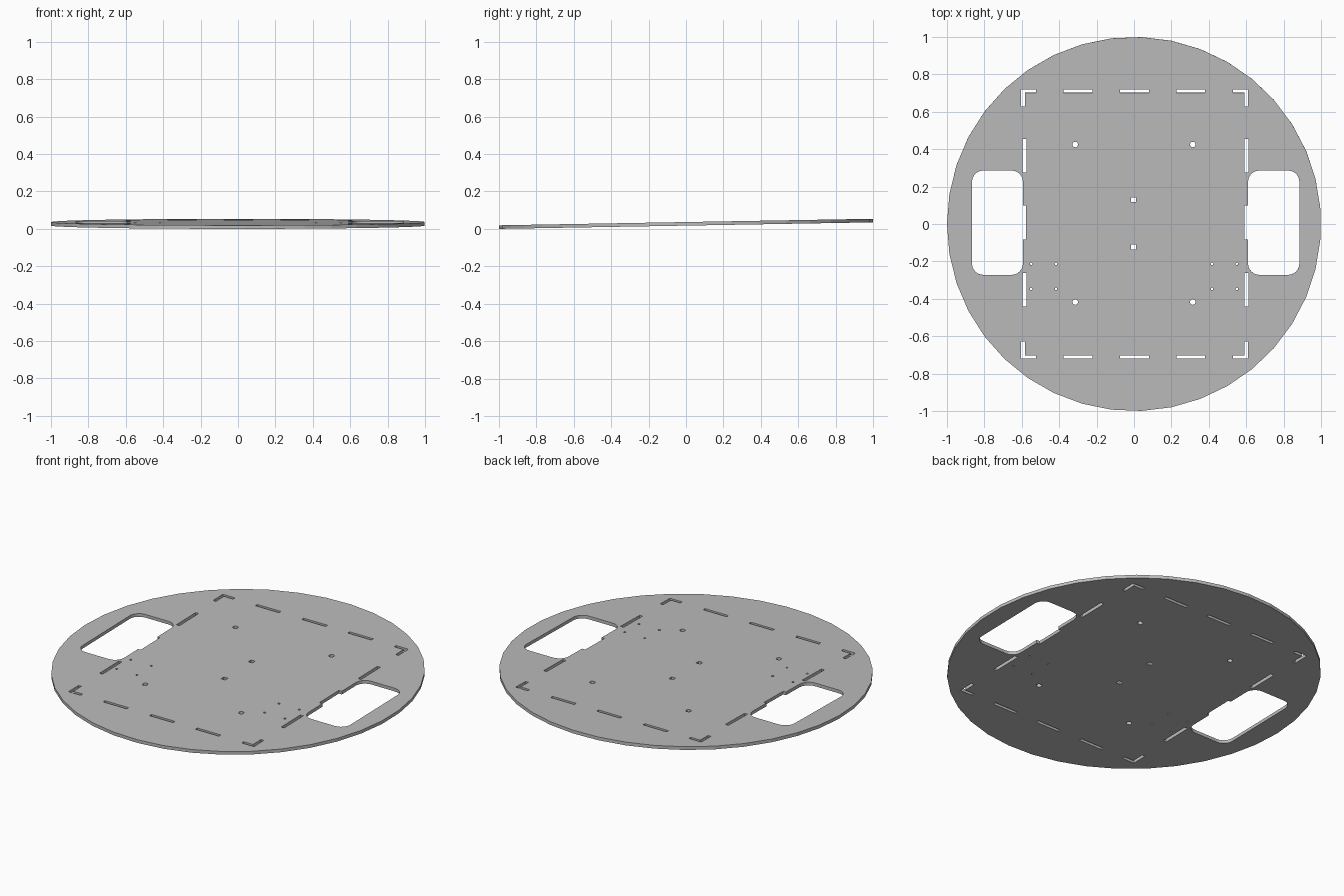
import bpy, bmesh, math
from mathutils import Matrix

cube = bpy.data.objects.get("Cube")
if cube:
    bpy.data.objects.remove(cube, do_unlink=True)

THICK = 0.019
TILT = math.radians(1)

# Flat drawing whose inner outlines become openings
drawing = bpy.data.curves.new("plate_outline", 'CURVE')
drawing.dimensions = '2D'
drawing.fill_mode = 'BOTH'
drawing.extrude = THICK / 2


def outline(points):
    spline = drawing.splines.new('POLY')
    spline.points.add(len(points) - 1)
    for p, (x, y) in zip(spline.points, points):
        p.co = (x, y, 0, 1)
    spline.use_cyclic_u = True


def circle(cx, cy, r, n, start=0.0):
    outline([(cx + r * math.cos(start + math.tau * i / n),
              cy + r * math.sin(start + math.tau * i / n)) for i in range(n)])


def slot(x0, x1, y0, y1):
    outline([(x0, y0), (x1, y0), (x1, y1), (x0, y1)])


def arc(cx, cy, r, start, n=6):
    angles = [math.radians(start + 90 * i / n) for i in range(n + 1)]
    return [(cx + r * math.cos(a), cy + r * math.sin(a)) for a in angles]


def wheel_window(outer, inner, notch):
    # Rounded rectangle with a tab notch in its inner edge
    y0, y1, r = -0.272, 0.286, 0.06
    s = 1 if inner > outer else -1
    w = abs(inner - outer)
    pts = arc(w - r, y0 + r, r, -90)
    pts += [(w, -0.083), (w + notch, -0.083), (w + notch, 0.098), (w, 0.098)]
    pts += arc(w - r, y1 - r, r, 0) + arc(r, y1 - r, r, 90) + arc(r, y0 + r, r, 180)
    outline([(outer + s * x, y) for x, y in pts])


# Round rim and wheel windows
circle(0, 0, 1, 39, math.pi)
wheel_window(-0.866, -0.594, 0.017)
wheel_window(0.884, 0.610, 0.020)

# Slots along front and back edges, with corner brackets
for sy in (-1, 1):
    for cx in (-0.3, 0.003, 0.303):
        slot(cx - 0.077, cx + 0.077, *sorted((sy * 0.702, sy * 0.72)))
    for sx in (-1, 1):
        shape = [(0.606, 0.72), (0.526, 0.72), (0.526, 0.702),
                 (0.587, 0.702), (0.587, 0.628), (0.606, 0.628)]
        outline([(sx * x + 0.003, sy * y) for x, y in shape])

# Slots along the left and right sides
for x in (-0.595, 0.592):
    for y in (0.275, -0.442):
        slot(x, x + 0.02, y, y + 0.18)

# Screw holes, square centre holes and tiny sensor holes
for sx in (-1, 1):
    for y in (0.425, -0.417):
        circle(sx * 0.314, y, 0.015, 12)
    for x in (0.417, 0.55):
        for y in (-0.213, -0.347):
            circle(sx * x, y, 0.007, 8)
for y in (0.13, -0.123):
    slot(-0.015, 0.012, y - 0.013, y + 0.013)

# Turn the drawing into a solid plate
helper = bpy.data.objects.new("plate_outline", drawing)
bpy.context.collection.objects.link(helper)
bpy.context.view_layer.update()
depsgraph = bpy.context.evaluated_depsgraph_get()
mesh = bpy.data.meshes.new_from_object(helper.evaluated_get(depsgraph))
bpy.data.objects.remove(helper, do_unlink=True)

bm = bmesh.new()
bm.from_mesh(mesh)
bmesh.ops.remove_doubles(bm, verts=bm.verts, dist=0.0001)
bmesh.ops.recalc_face_normals(bm, faces=bm.faces)
bmesh.ops.transform(bm, matrix=Matrix.Rotation(TILT, 4, 'X'), verts=bm.verts)
low = min(v.co.z for v in bm.verts)
bmesh.ops.translate(bm, vec=(0, 0, -low), verts=bm.verts)
for f in bm.faces:
    f.smooth = False
    f.material_index = 0
bm.to_mesh(mesh)
bm.free()

grey = bpy.data.materials.new("plate_grey")
grey.use_nodes = True
colour = (0.5, 0.5, 0.5, 1)
grey.diffuse_color = colour
grey.node_tree.nodes["Principled BSDF"].inputs["Base Color"].default_value = colour
mesh.materials.clear()
mesh.materials.append(grey)
mesh.name = "base_plate"
plate = bpy.data.objects.new("base_plate", mesh)
bpy.context.collection.objects.link(plate)
